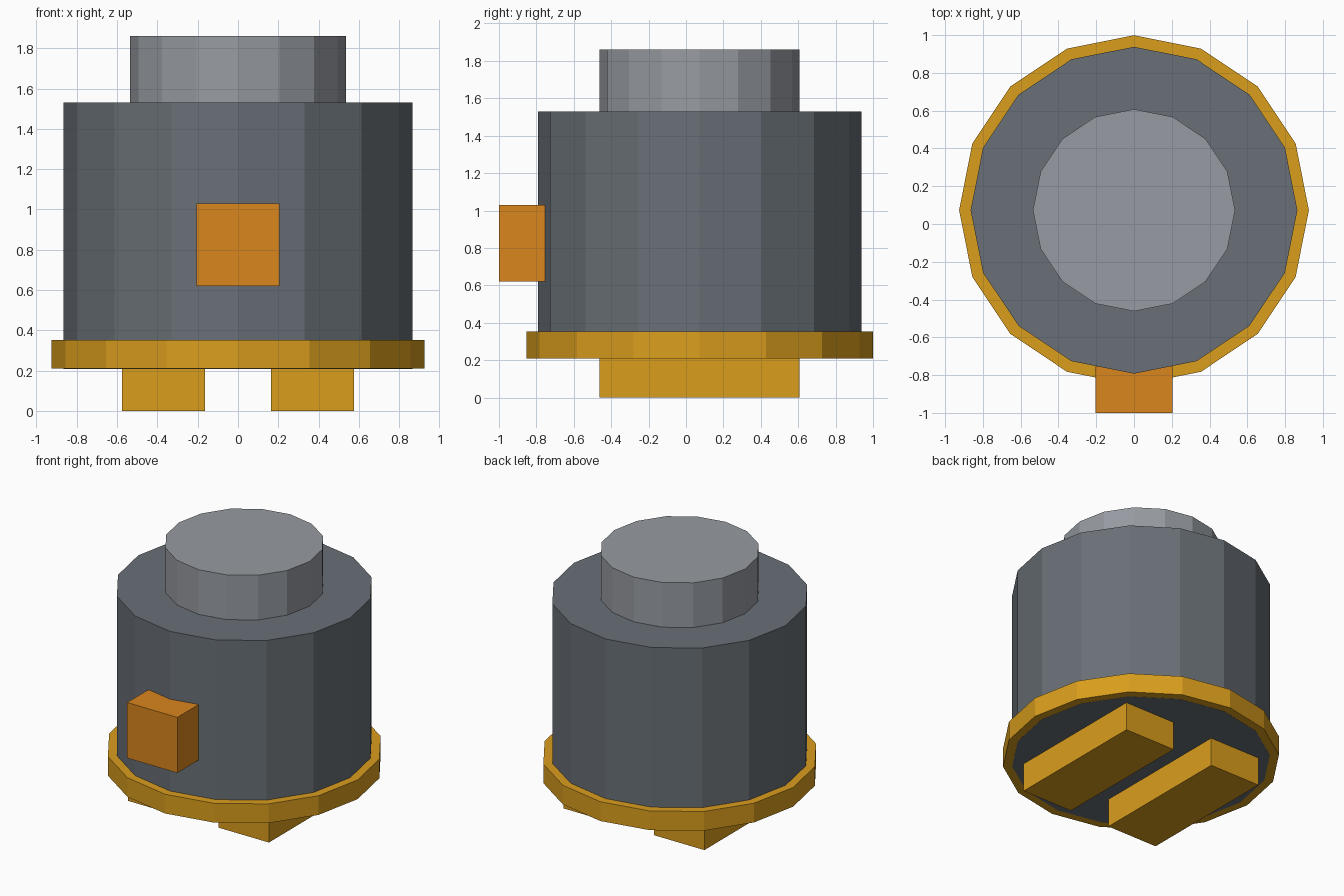
import bpy

if "Cube" in bpy.data.objects:
    bpy.data.objects.remove(bpy.data.objects["Cube"])

CY = 0.073  # y of the shared cylinder axis


def material(name, rgb):
    m = bpy.data.materials.new(name)
    m.diffuse_color = (*rgb, 1)
    m.use_nodes = True
    m.node_tree.nodes["Principled BSDF"].inputs["Base Color"].default_value = m.diffuse_color
    return m


def finish(name, mat):
    ob = bpy.context.object
    ob.name = name
    ob.data.materials.append(mat)
    return ob


def drum(name, radius, z0, z1, mat):
    bpy.ops.mesh.primitive_cylinder_add(vertices=16, radius=radius, depth=z1 - z0,
                                        location=(0, CY, (z0 + z1) / 2))
    return finish(name, mat)


def box(name, lo, hi, mat):
    bpy.ops.mesh.primitive_cube_add(size=1, location=[(a + b) / 2 for a, b in zip(lo, hi)])
    ob = finish(name, mat)
    ob.scale = [b - a for a, b in zip(lo, hi)]
    bpy.ops.object.transform_apply(location=False, rotation=False, scale=True)
    return ob


dark = material("dark_grey", (0.14, 0.16, 0.18))
light = material("light_grey", (0.31, 0.33, 0.36))
gold = material("gold", (0.70, 0.34, 0.012))
orange = material("orange", (0.70, 0.24, 0.012))

# Stacked drums: rim, main body, top cap
drum("base_rim", 0.926, 0.21, 0.352, gold)
drum("body", 0.865, 0.209, 1.53, dark)
drum("top_cap", 0.535, 1.53, 1.86, light)

# Front block
box("front_block", (-0.205, -1.0, 0.62), (0.205, -0.755, 1.03), orange)

# Pair of runners underneath
for side, x in (("left", -0.37), ("right", 0.37)):
    box(side + "_runner", (x - 0.206, -0.462, 0), (x + 0.206, 0.608, 0.21), gold)
